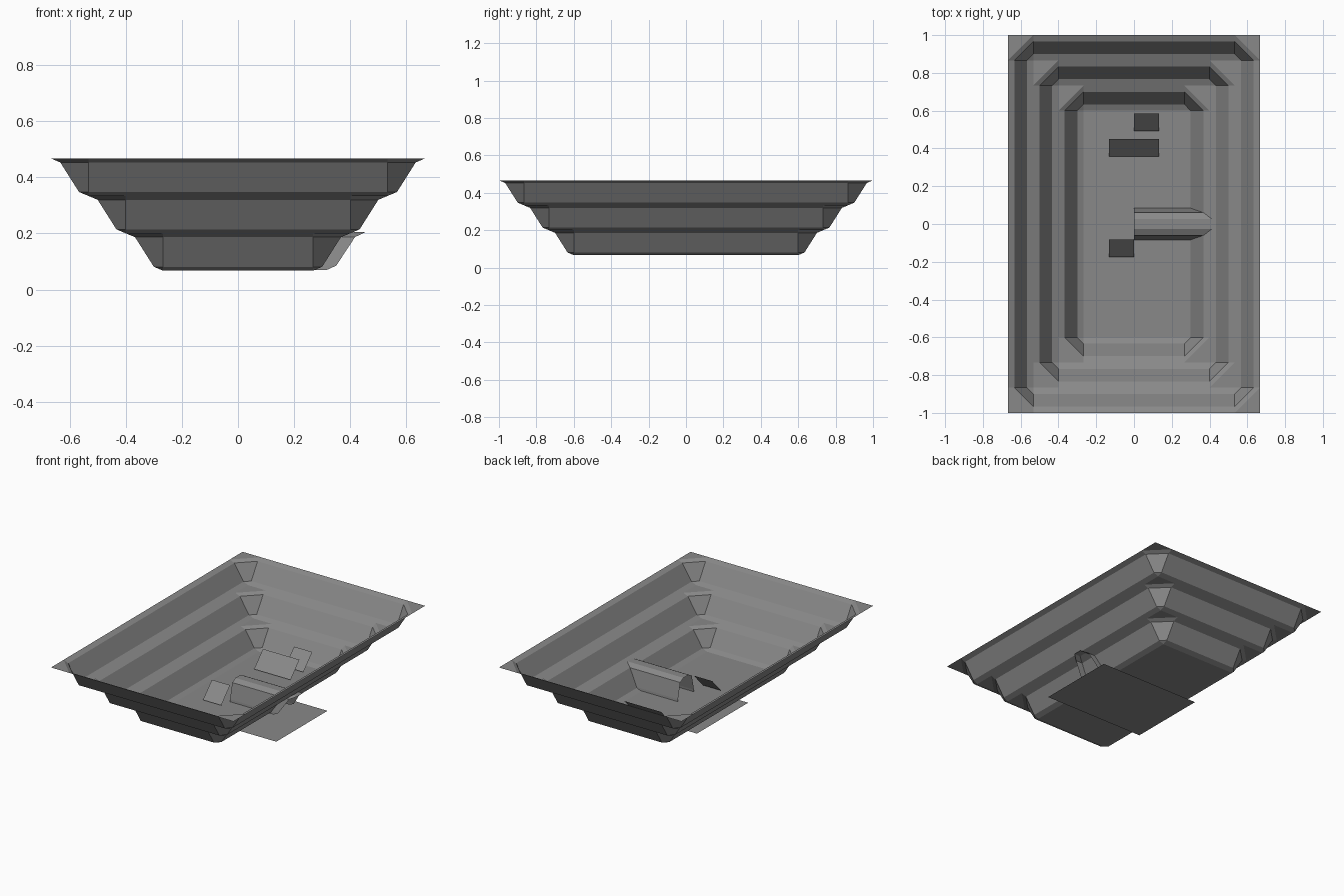
import bpy, bmesh

if "Cube" in bpy.data.objects:
    bpy.data.objects.remove(bpy.data.objects["Cube"])

CELL = 2 / 15          # width and height of one terrace
Z_FLOOR = 0.067        # pit floor height

grey = bpy.data.materials.new("stone_grey")
grey.diffuse_color = (0.25, 0.25, 0.25, 1)
grey.use_nodes = True
grey.node_tree.nodes["Principled BSDF"].inputs["Base Color"].default_value = grey.diffuse_color


def make_object(name, faces):
    """Build an open flat-shaded surface whose faces all look upward."""
    bm = bmesh.new()
    for pts in faces:
        bm.faces.new([bm.verts.new(p) for p in pts])
    bmesh.ops.remove_doubles(bm, verts=bm.verts, dist=1e-4)
    bmesh.ops.dissolve_degenerate(bm, edges=bm.edges, dist=1e-4)
    bm.normal_update()
    for f in bm.faces:
        if f.normal.z < 0:
            f.normal_flip()
    mesh = bpy.data.meshes.new(name)
    bm.to_mesh(mesh)
    bm.free()
    mesh.materials.append(grey)
    obj = bpy.data.objects.new(name, mesh)
    bpy.context.collection.objects.link(obj)
    return obj


def rect(x0, x1, y0, y1, z0, z1):
    """Rectangle rising from z0 at y0 to z1 at y1."""
    return [(x0, y0, z0), (x1, y0, z0), (x1, y1, z1), (x0, y1, z1)]


def chamfered_loop(x, y, o, z):
    """Eight-point ring inset by o, with corners cut across one cell."""
    a, b, c, d = x - o, y - CELL, x - CELL, y - o
    return [(a, -b, z), (a, b, z), (c, d, z), (-c, d, z),
            (-a, b, z), (-a, -b, z), (-c, -d, z), (c, -d, z)]


# Terraces: S-shaped wall section (inset, drop) repeated on three levels
SECTION = [(0, 0), (CELL / 4, 0.014), (CELL * 3 / 4, CELL - 0.014), (CELL, CELL)]
for level in range(3):
    x, y = 2 / 3 - CELL * level, 1 - CELL * level
    z = Z_FLOOR + CELL * (3 - level)
    loops = [chamfered_loop(x, y, o, z - d) for o, d in SECTION]
    faces = []
    for upper, lower in zip(loops, loops[1:]):
        for i in range(8):
            j = (i + 1) % 8
            faces.append([upper[i], upper[j], lower[j], lower[i]])
    # flat corner ledges
    for sx in (-1, 1):
        for sy in (-1, 1):
            faces.append([(sx * x, sy * y, z), (sx * (x - CELL), sy * y, z),
                          (sx * x, sy * (y - CELL), z)])
    make_object(f"pit_terrace_{level + 1}", faces)

# Pit floor and the separate slab beneath it
make_object("pit_floor", [rect(-2 * CELL, 2 * CELL, -0.6, 0.6, Z_FLOOR, Z_FLOOR)])
make_object("lower_slab", [rect(-0.267, 0.467, -0.267, 0.267, 0, 0)])

# Sloping panels standing on the floor
for i, (x0, x1, y0) in enumerate([(0, CELL, 0.492), (-CELL, CELL, 0.358),
                                  (-CELL, 0, -0.175)]):
    make_object(f"sloping_panel_{i + 1}", [rect(x0, x1, y0, y0 + 0.093, 0.08, 0.178)])

# Arched tunnel: half section (y, z, far end x) mirrored, slanted far end
half = [(0.085, 0.07, 0.317), (0.083, 0.085, 0.35),
        (0.06, 0.187, 0.417), (0.027, 0.205, 0.455)]
arch = half + [(-y, z, x) for y, z, x in reversed(half)]
make_object("tunnel", [[(0, y0, z0), (x0, y0, z0), (x1, y1, z1), (0, y1, z1)]
                       for (y0, z0, x0), (y1, z1, x1) in zip(arch, arch[1:])])
